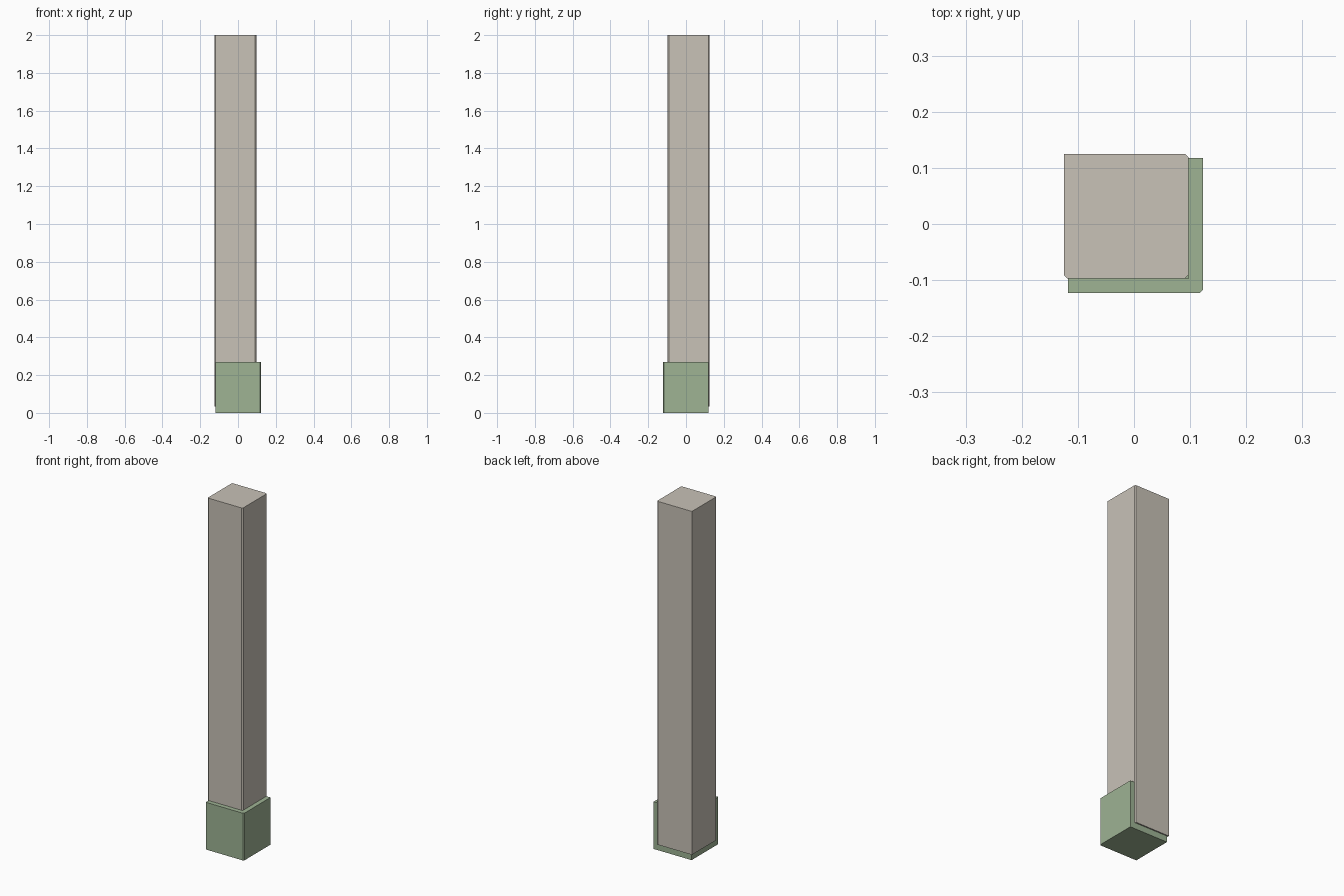
import bpy
import bmesh

cube = bpy.data.objects.get("Cube")
if cube:
    bpy.data.objects.remove(cube, do_unlink=True)


def material(name, color):
    mat = bpy.data.materials.new(name)
    mat.use_nodes = True
    mat.diffuse_color = (*color, 1)
    for node in mat.node_tree.nodes:
        if node.type == 'BSDF_PRINCIPLED':
            node.inputs["Base Color"].default_value = (*color, 1)
    return mat


def prism(name, outline, bottom, top, mat):
    """Extrude a counter-clockwise outline from bottom to top."""
    bm = bmesh.new()
    face = bm.faces.new([bm.verts.new((x, y, bottom)) for x, y in outline])
    result = bmesh.ops.extrude_face_region(bm, geom=[face])
    for v in result["geom"]:
        if isinstance(v, bmesh.types.BMVert):
            v.co.z = top
    bmesh.ops.recalc_face_normals(bm, faces=bm.faces)
    mesh = bpy.data.meshes.new(name)
    bm.to_mesh(mesh)
    bm.free()
    mesh.materials.append(mat)
    obj = bpy.data.objects.new(name, mesh)
    bpy.context.collection.objects.link(obj)
    return obj


stone = material("pale stone", (0.578, 0.539, 0.474))
green = material("sage green", (0.342, 0.451, 0.296))

back, inner, end, outer = 0.125, 0.097, 0.118, 0.123
c = 0.006      # corner chamfer
floor = 0.035  # thickness of the base floor

# Tall square post with three chipped corners
prism("post", [(-back, back), (-back, c - inner), (c - back, -inner),
               (inner - c, -inner), (inner, c - inner),
               (inner, back - c), (inner - c, back)], floor, 2, stone)

# Corner guard wrapping the front and one side of the post
prism("base_guard", [(-end, -outer), (outer - c, -outer), (outer, c - outer),
                     (outer, end), (inner, end), (inner, -inner),
                     (-end, -inner)], 0, 0.27, green)

# Floor of the base under the post
prism("base_floor", [(-end, -inner), (inner, -inner),
                     (inner, end), (-end, end)], 0, floor, green)
